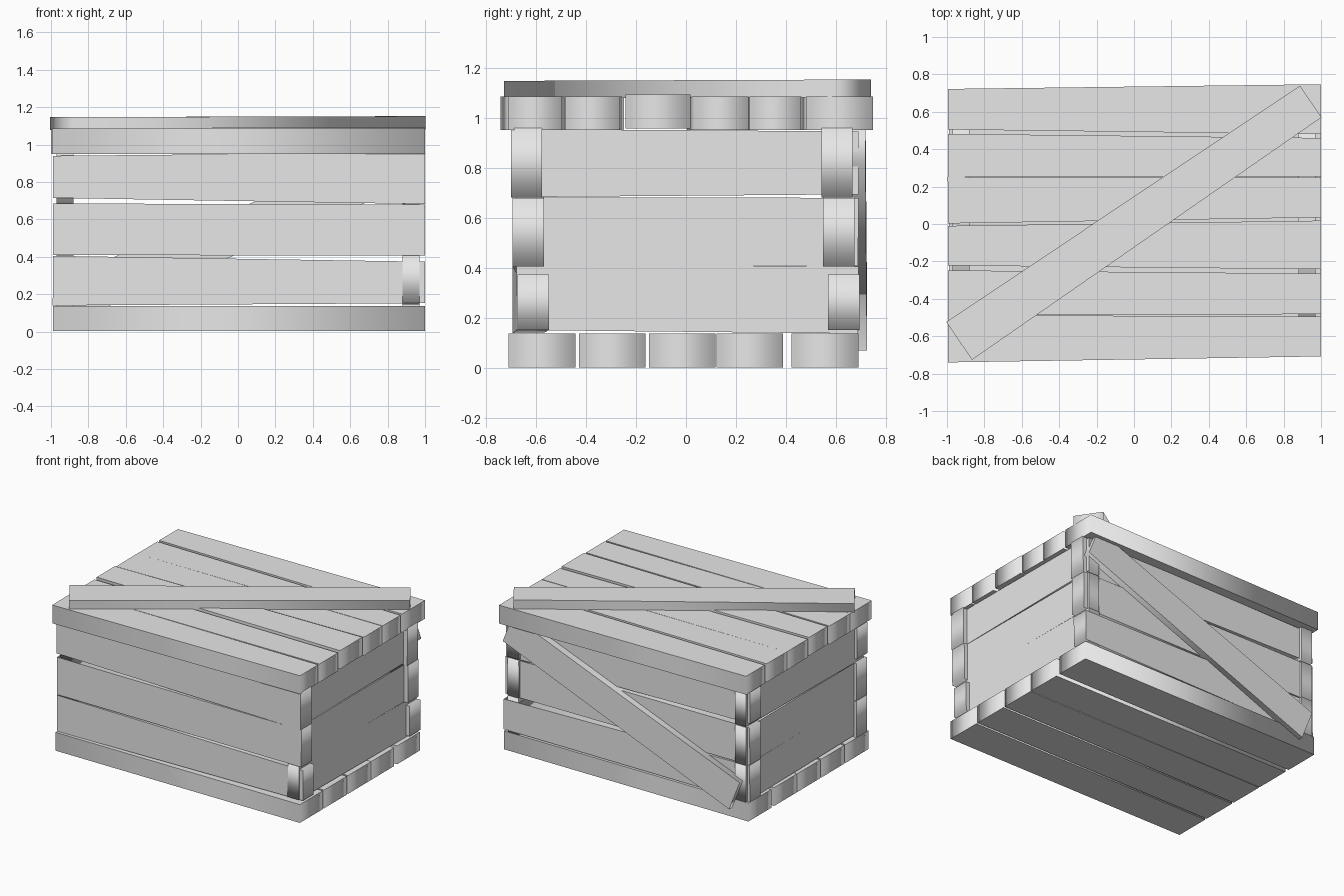
import bpy, bmesh
from mathutils import Vector

if "Cube" in bpy.data.objects:
    bpy.data.objects.remove(bpy.data.objects["Cube"], do_unlink=True)

# Plain grey timber
grey = bpy.data.materials.new("timber grey")
grey.use_nodes = True
grey.diffuse_color = (0.8, 0.8, 0.8, 1)
bsdf = next(n for n in grey.node_tree.nodes if n.type == "BSDF_PRINCIPLED")
bsdf.inputs["Base Color"].default_value = grey.diffuse_color


def plank(name, start, end, normal, thickness, width_start, width_end):
    """Board between two end centres; rims of both broad faces stay sharp."""
    a, b, n = Vector(start), Vector(end), Vector(normal)
    across = n.cross(b - a).normalized()
    bm = bmesh.new()
    rings = []
    for side in (-1, 1):
        lift = n * side * thickness / 2
        rings.append([bm.verts.new(p + lift + across * s * w / 2)
                      for p, w, s in ((a, width_start, -1), (b, width_end, -1),
                                      (b, width_end, 1), (a, width_start, 1))])
    low, high = rings
    caps = [bm.faces.new(low), bm.faces.new(high)]
    for i in range(4):
        j = (i + 1) % 4
        bm.faces.new((low[i], low[j], high[j], high[i]))
    bmesh.ops.recalc_face_normals(bm, faces=bm.faces)
    for f in bm.faces:
        f.smooth = True
    for f in caps:
        for e in f.edges:
            e.smooth = False
    mesh = bpy.data.meshes.new(name)
    bm.to_mesh(mesh)
    bm.free()
    mesh.materials.append(grey)
    obj = bpy.data.objects.new(name, mesh)
    bpy.context.collection.objects.link(obj)
    return obj


def mid(pair):
    return (pair[0] + pair[1]) / 2


def span(pair):
    return pair[1] - pair[0]


# Floor boards
for i, y in enumerate((-0.575, -0.295, -0.015, 0.255, 0.555)):
    plank(f"floor_board_{i + 1}", (-0.99, y, 0.07), (1, y, 0.07),
          (0, 0, 1), 0.135, 0.266, 0.266)

# Lid boards: y limits at the -x end and at the +x end
lid = [((-0.74, -0.487), (-0.708, -0.495)),
       ((-0.487, -0.248), (-0.482, -0.265)),
       ((-0.222, -0.01), (-0.242, 0.018)),
       ((0.003, 0.25), (0.035, 0.249)),
       ((0.25, 0.482), (0.254, 0.46)),
       ((0.505, 0.722), (0.48, 0.747))]
for i, (l, r) in enumerate(lid):
    z = 1.025 if i == 2 else 1.018
    plank(f"lid_board_{i + 1}", (-0.995, mid(l), z), (1, mid(r), z),
          (0, 0, 1), 0.135, span(l), span(r))

# Front and back boards: z limits at each end, then y at each end
wall = [((0.14, 0.405), (0.152, 0.374), -0.63, -0.61),
        ((0.41, 0.685), (0.406, 0.68), -0.63, -0.63),
        ((0.715, 0.94), (0.682, 0.958), -0.635, -0.637)]
for place, shift in (("front", 0), ("back", 1.24)):
    for i, (l, r, yl, yr) in enumerate(wall):
        plank(f"{place}_board_{i + 1}", (-0.99, yl + shift, mid(l)),
              (1, yr + shift, mid(r)), (0, 1, 0), 0.125, span(l), span(r))

# End boards: z limits at the front and at the back
ends = [((0.152, 0.415), (0.138, 0.406)),
        ((0.413, 0.682), (0.408, 0.68)),
        ((0.683, 0.955), (0.694, 0.945))]
for place, x in (("right_end", -0.925), ("left_end", 0.925)):
    for i, (f, b) in enumerate(ends):
        plank(f"{place}_board_{i + 1}", (x, -0.678, mid(f)),
              (x, 0.688, mid(b)), (1, 0, 0), 0.09, span(f), span(b))

# Diagonal braces on the lid and the back
plank("lid_brace", (-0.935, -0.625, 1.112), (0.945, 0.655, 1.117),
      (0, 0, 1), 0.07, 0.245, 0.205)
plank("back_brace", (-0.9, 0.683, 0.18), (0.95, 0.677, 0.915),
      (0, 1, 0), 0.08, 0.235, 0.22)
